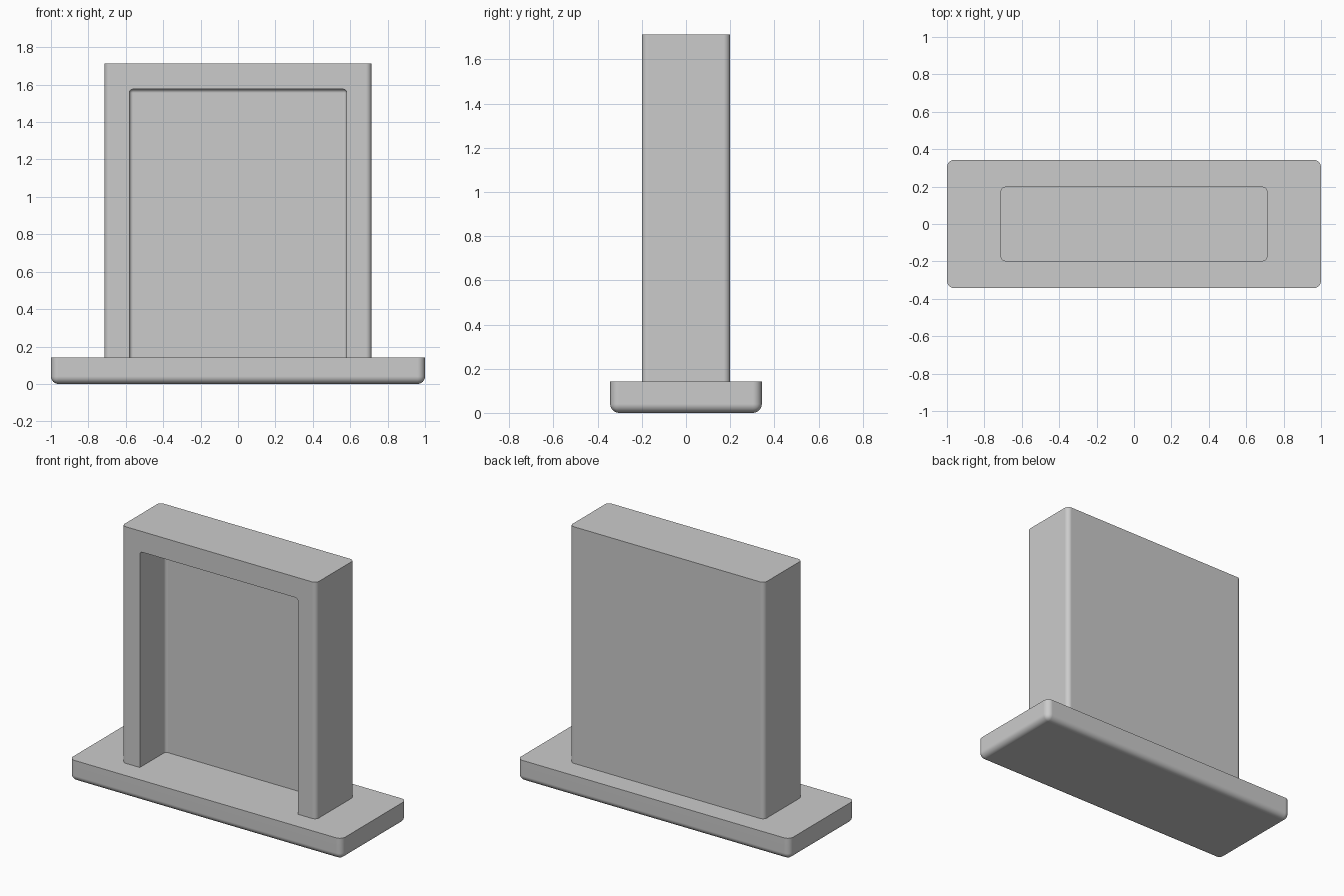
import bpy
import bmesh
import math
from mathutils import Vector

if "Cube" in bpy.data.objects:
    bpy.data.objects.remove(bpy.data.objects["Cube"], do_unlink=True)

grey = bpy.data.materials.new("light_grey")
grey.use_nodes = True
grey.diffuse_color = (0.6, 0.6, 0.6, 1)
grey.node_tree.nodes["Principled BSDF"].inputs["Base Color"].default_value = (0.6, 0.6, 0.6, 1)


def rounded_box(name, low, high, radius, rounds_edge):
    """Box between two corners; edges chosen by rounds_edge(direction, offset) are filleted."""
    low, high = Vector(low), Vector(high)
    centre, size = (low + high) / 2, high - low
    bm = bmesh.new()
    bmesh.ops.create_cube(bm, size=1)
    chosen = []
    for e in bm.edges:
        a, b = (v.co for v in e.verts)
        if rounds_edge(b - a, (a + b) / 2):
            chosen.append(e)
    for v in bm.verts:
        v.co = centre + v.co * size
    bmesh.ops.bevel(bm, geom=chosen, offset=radius, offset_type='OFFSET',
                    segments=6, profile=0.5, affect='EDGES')
    bmesh.ops.recalc_face_normals(bm, faces=bm.faces)
    mesh = bpy.data.meshes.new(name)
    bm.to_mesh(mesh)
    bm.free()
    mesh.materials.append(grey)
    obj = bpy.data.objects.new(name, mesh)
    bpy.context.collection.objects.link(obj)
    return obj


def activate(obj):
    bpy.ops.object.select_all(action='DESELECT')
    obj.select_set(True)
    bpy.context.view_layer.objects.active = obj


def is_vertical(d, m):
    return abs(d.z) > 0.5


BASE_TOP = 0.142

# Base slab: rounded corners and underside, crisp top rim
base = rounded_box("base", (-1, -0.343, 0), (1, 0.343, BASE_TOP), 0.04,
                   lambda d, m: is_vertical(d, m) or m.z < -0.4)

# Upright panel with rounded vertical corners
panel = rounded_box("upright_panel", (-0.714, -0.2, BASE_TOP), (0.714, 0.2, 1.713),
                    0.03, is_vertical)

# Front recess: open at the front and bottom, filleted top corners and back
recess = rounded_box("recess_cutter", (-0.581, -0.4, -0.1), (0.581, 0.07, 1.576), 0.02,
                     lambda d, m: m.z > -0.4 and (m.y > 0.4 or abs(d.y) > 0.5))
recess.hide_render = True
cut = panel.modifiers.new("recess", 'BOOLEAN')
cut.operation = 'DIFFERENCE'
cut.solver = 'EXACT'
cut.object = recess
activate(panel)
bpy.ops.object.modifier_apply(modifier=cut.name)
bpy.data.objects.remove(recess, do_unlink=True)

# Smooth fillets, flat broad faces, sharp rims
for part in (base, panel):
    activate(part)
    bpy.ops.object.shade_smooth_by_angle(angle=math.radians(30))
    weighted = part.modifiers.new("weighted_normals", 'WEIGHTED_NORMAL')
    weighted.keep_sharp = True
